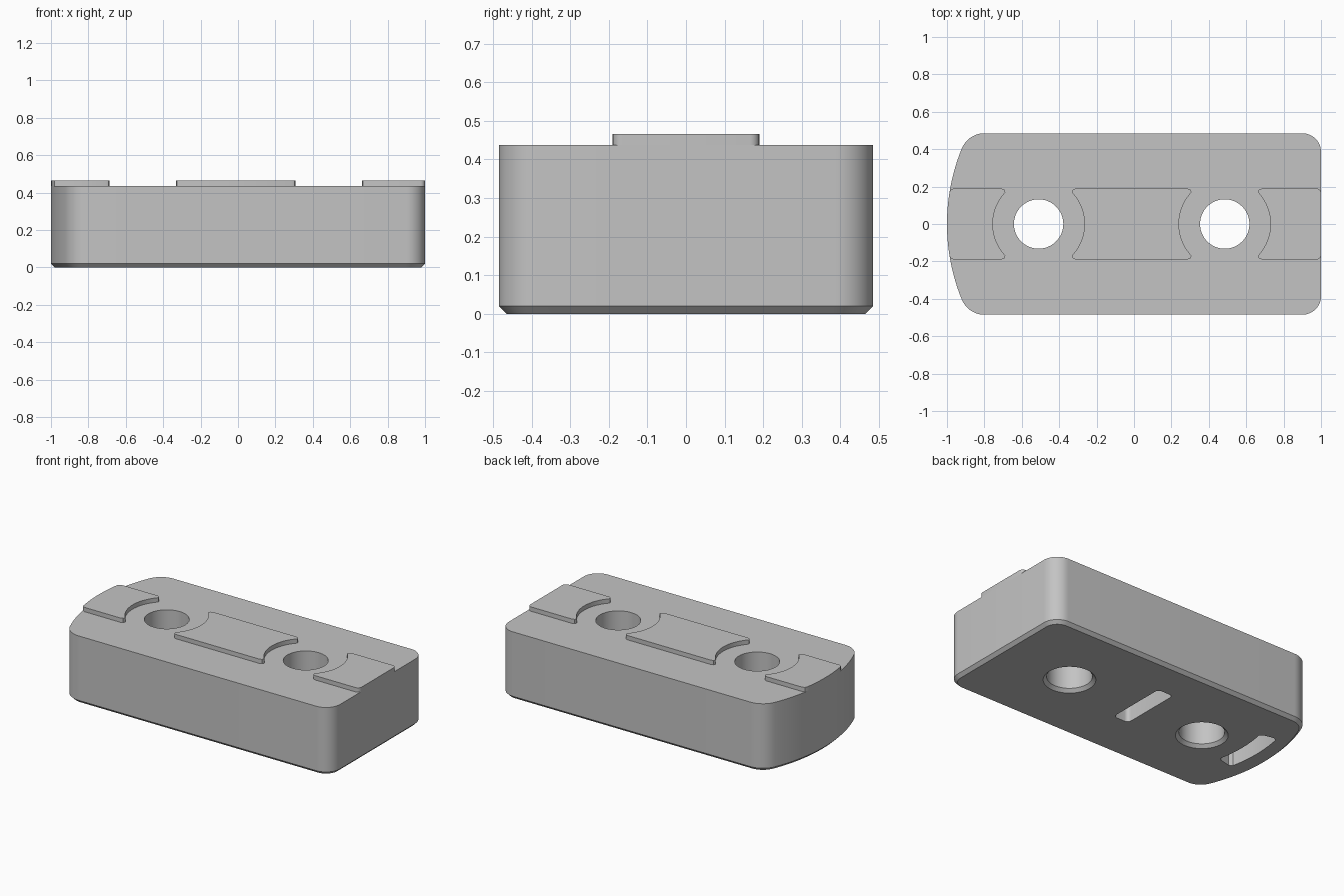
import bpy
import bmesh
from math import sin, cos, pi, radians, sqrt, atan2

cube = bpy.data.objects.get("Cube")
if cube:
    bpy.data.objects.remove(cube, do_unlink=True)

TOP, PAD_TOP, CHAMFER = 0.437, 0.465, 0.02
END_X, HALF_Y, END_R, END_C = 1.0, 0.485, 1.07, 0.07
HOLES = (-0.51, 0.485)
HOLE_R, PAD_R, PAD_Y = 0.132, 0.245, 0.19

grey = bpy.data.materials.new("plain grey")
grey.use_nodes = True
grey.diffuse_color = (0.55, 0.55, 0.55, 1)
grey.node_tree.nodes["Principled BSDF"].inputs["Base Color"].default_value = grey.diffuse_color


def arc(cx, cy, r, a0, a1, n):
    """Points on an arc, angles in degrees."""
    return [(cx + r * cos(radians(a0 + (a1 - a0) * i / n)),
             cy + r * sin(radians(a0 + (a1 - a0) * i / n))) for i in range(n + 1)]


def loft(name, layers):
    """Closed solid through a stack of (outline, z) layers."""
    bm = bmesh.new()
    rings = [[bm.verts.new((x, y, z)) for x, y in pts] for pts, z in layers]
    n = len(rings[0])
    for low, high in zip(rings, rings[1:]):
        for i in range(n):
            j = (i + 1) % n
            bm.faces.new((low[i], low[j], high[j], high[i]))
    bm.faces.new(rings[0][::-1])
    bm.faces.new(rings[-1])
    bmesh.ops.recalc_face_normals(bm, faces=bm.faces)
    mesh = bpy.data.meshes.new(name)
    bm.to_mesh(mesh)
    bm.free()
    mesh.materials.append(grey)
    obj = bpy.data.objects.new(name, mesh)
    bpy.context.collection.objects.link(obj)
    return obj


def smooth(obj):
    bpy.ops.object.select_all(action='DESELECT')
    obj.select_set(True)
    bpy.context.view_layer.objects.active = obj
    bpy.ops.object.shade_smooth_by_angle(angle=radians(30))


def body_outline(d):
    """Block with one bowed end, inset by d."""
    r, R = 0.1, 0.13
    fx, fy = -0.80, HALF_Y - R
    a = 180 - atan2(fy, END_C - fx) * 180 / pi
    return (arc(END_X - r, -HALF_Y + r, r - d, -90, 0, 12)
            + arc(END_X - r, HALF_Y - r, r - d, 0, 90, 12)
            + arc(fx, fy, R - d, 90, a, 12)
            + arc(END_C, 0, END_R - d, a, 360 - a, 24)[1:-1]
            + arc(fx, -fy, R - d, 360 - a, 270, 12))


def scooped_side(cx, side):
    """Pad edge hollowed around a hole, listed from -y to +y."""
    y0 = 0.15
    a = atan2(y0, sqrt(PAD_R ** 2 - y0 ** 2)) * 180 / pi
    curve = [(cx + side * (x - cx), y) for x, y in arc(cx, 0, PAD_R, -a, a, 20)]
    tip = [(cx + side * dx, y) for dx, y in ((0.178, 0.17), (0.183, 0.184), (0.2, PAD_Y))]
    return [(x, -y) for x, y in tip[::-1]] + curve + tip


# main block, chamfered along its foot
body = loft("block", [(body_outline(CHAMFER), 0), (body_outline(0), CHAMFER), (body_outline(0), TOP)])

# through holes, countersunk from below
cutters = []
for cx in HOLES:
    layers = [(arc(cx, 0, r, 0, 354.375, 63), z) for r, z in
              ((HOLE_R + 2 * CHAMFER, -CHAMFER), (HOLE_R, CHAMFER), (HOLE_R, 0.6))]
    cutters.append(loft("hole_cutter", layers))

# straight and bowed slots in the underside
SLOT_Y, SLOT_W, SLOT_L = 0.04, 0.055, 0.2
corner = 0.025
straight = []
for i, (sx, sy) in enumerate(((1, 1), (-1, 1), (-1, -1), (1, -1))):
    straight += arc(-0.035 + sx * (SLOT_W - corner), SLOT_Y + sy * (SLOT_L - corner),
                    corner, i * 90, i * 90 + 90, 5)
half = 12.5
bowed = (arc(END_C, SLOT_Y, 0.96, 180 - half + 1, 180 + half - 1, 16)
         + arc(END_C, SLOT_Y, 0.94, 180 + half, 180 + half, 1)[:1]
         + arc(END_C, SLOT_Y, 0.87, 180 + half, 180 + half, 1)[:1]
         + arc(END_C, SLOT_Y, 0.85, 180 + half - 1, 180 - half + 1, 16)
         + arc(END_C, SLOT_Y, 0.87, 180 - half, 180 - half, 1)[:1]
         + arc(END_C, SLOT_Y, 0.94, 180 - half, 180 - half, 1)[:1])
for outline in (straight, bowed):
    cutters.append(loft("slot_cutter", [(outline, -0.05), (outline, 0.15)]))

for cutter in cutters:
    mod = body.modifiers.new("cut", 'BOOLEAN')
    mod.operation = 'DIFFERENCE'
    mod.solver = 'EXACT'
    mod.object = cutter
    bpy.ops.object.select_all(action='DESELECT')
    bpy.context.view_layer.objects.active = body
    body.select_set(True)
    bpy.ops.object.modifier_apply(modifier=mod.name)
    bpy.data.objects.remove(cutter, do_unlink=True)
smooth(body)

# raised pads on the top
r = 0.025
square_end = (arc(END_X - r, PAD_Y - r, r, 90, 0, 5) + arc(END_X - r, -PAD_Y + r, r, 0, -90, 5))
a = 180 - 9.2
bowed_end = [(-0.965, -PAD_Y), (-0.98, -0.183)] + arc(END_C, 0, END_R, 360 - a, a, 12) + [(-0.98, 0.183), (-0.965, PAD_Y)]
left_hole, right_hole = HOLES
pads = {
    "middle_pad": scooped_side(right_hole, -1) + scooped_side(left_hole, 1)[::-1],
    "square_end_pad": scooped_side(right_hole, 1) + square_end,
    "bowed_end_pad": bowed_end + scooped_side(left_hole, -1)[::-1],
}
for name, outline in pads.items():
    smooth(loft(name, [(outline, TOP), (outline, PAD_TOP)]))
